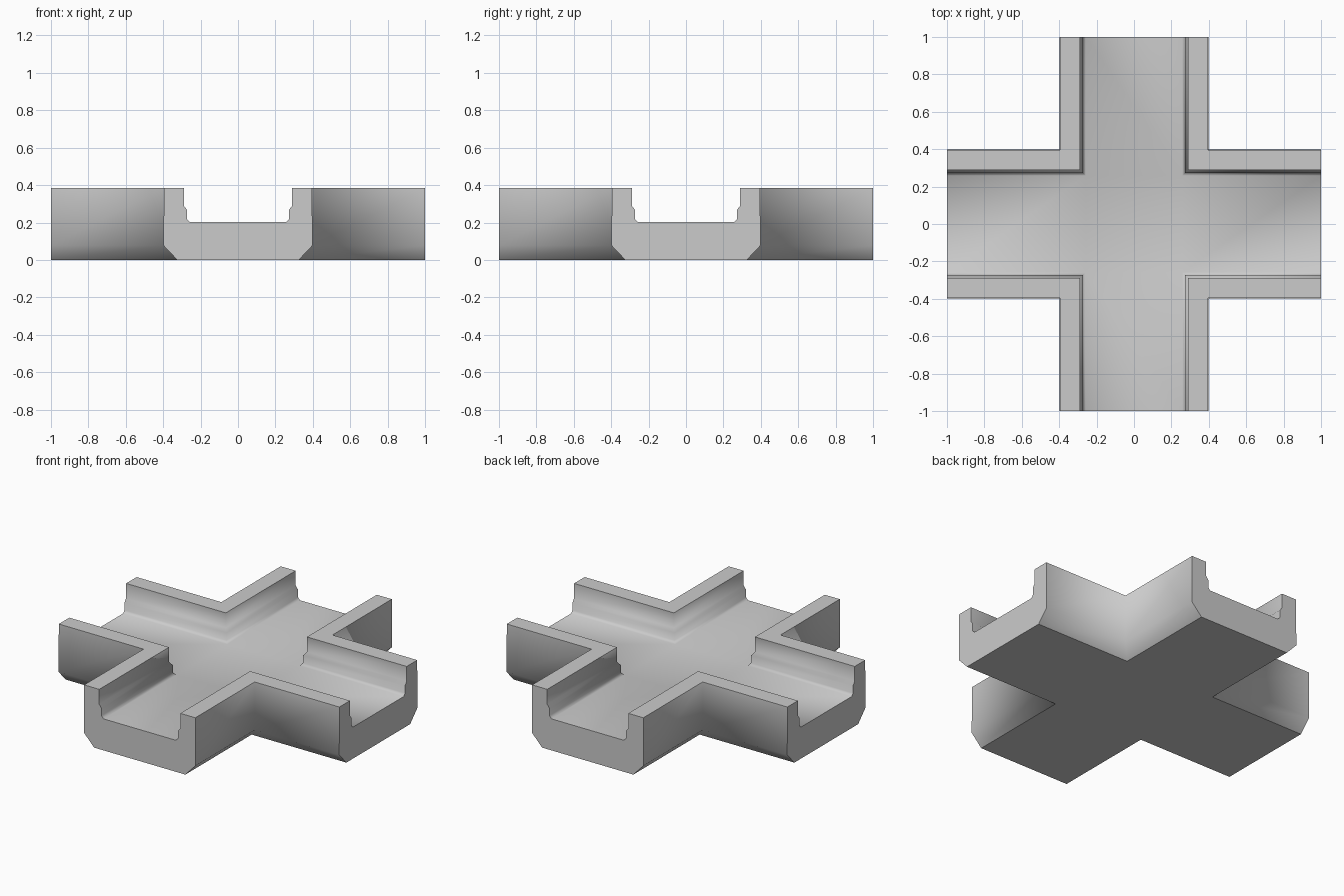
import bpy, bmesh

if "Cube" in bpy.data.objects:
    bpy.data.objects.remove(bpy.data.objects["Cube"])

# Half cross-section of one channel arm: (distance from centre line, height),
# running from the underside, up the outer wall, over the rim, down to the floor
PROFILE = [(0.325, 0.0), (0.398, 0.077), (0.396, 0.385),
           (0.289, 0.385), (0.289, 0.289), (0.273, 0.268),
           (0.273, 0.219), (0.258, 0.203)]
OUTER, RIM, INNER, BASE, CAP = 1, 2, 3, 4, 5
STRIP_GROUPS = [OUTER, OUTER, RIM, INNER, INNER, INNER, INNER]

bm = bmesh.new()
group = bm.faces.layers.int.new("group")


def rotate(p, quarter):
    x, y, z = p
    for _ in range(quarter):
        x, y = -y, x
    return (x, y, z)


def add_face(points, g, quarter=0):
    f = bm.faces.new([bm.verts.new(rotate(p, quarter)) for p in points])
    f[group] = g
    f.smooth = True


for q in range(4):
    # Mitred L-shaped wall of this quadrant
    for (a, za), (b, zb), g in zip(PROFILE, PROFILE[1:], STRIP_GROUPS):
        add_face([(1, a, za), (a, a, za), (b, b, zb), (1, b, zb)], g, q)
        add_face([(a, a, za), (a, 1, za), (b, 1, zb), (b, b, zb)], g, q)
    # Arm floor and underside
    for (d, z), g in ((PROFILE[-1], INNER), (PROFILE[0], BASE)):
        add_face([(d, -d, z), (1, -d, z), (1, d, z), (d, d, z)], g, q)
    # Flat end of the arm
    section = PROFILE + [(-d, z) for d, z in reversed(PROFILE)]
    add_face([(1, d, z) for d, z in section], CAP, q)

# Central floor and underside
for (d, z), g in ((PROFILE[-1], INNER), (PROFILE[0], BASE)):
    add_face([(-d, -d, z), (d, -d, z), (d, d, z), (-d, d, z)], g)

bmesh.ops.remove_doubles(bm, verts=bm.verts, dist=1e-5)
bmesh.ops.recalc_face_normals(bm, faces=bm.faces)

# Surfaces blend within a group and stay crisp between groups
for e in bm.edges:
    e.smooth = len({f[group] for f in e.link_faces}) == 1

mesh = bpy.data.meshes.new("channel_crossing")
bm.to_mesh(mesh)
bm.free()
obj = bpy.data.objects.new("channel_crossing", mesh)
bpy.context.collection.objects.link(obj)
